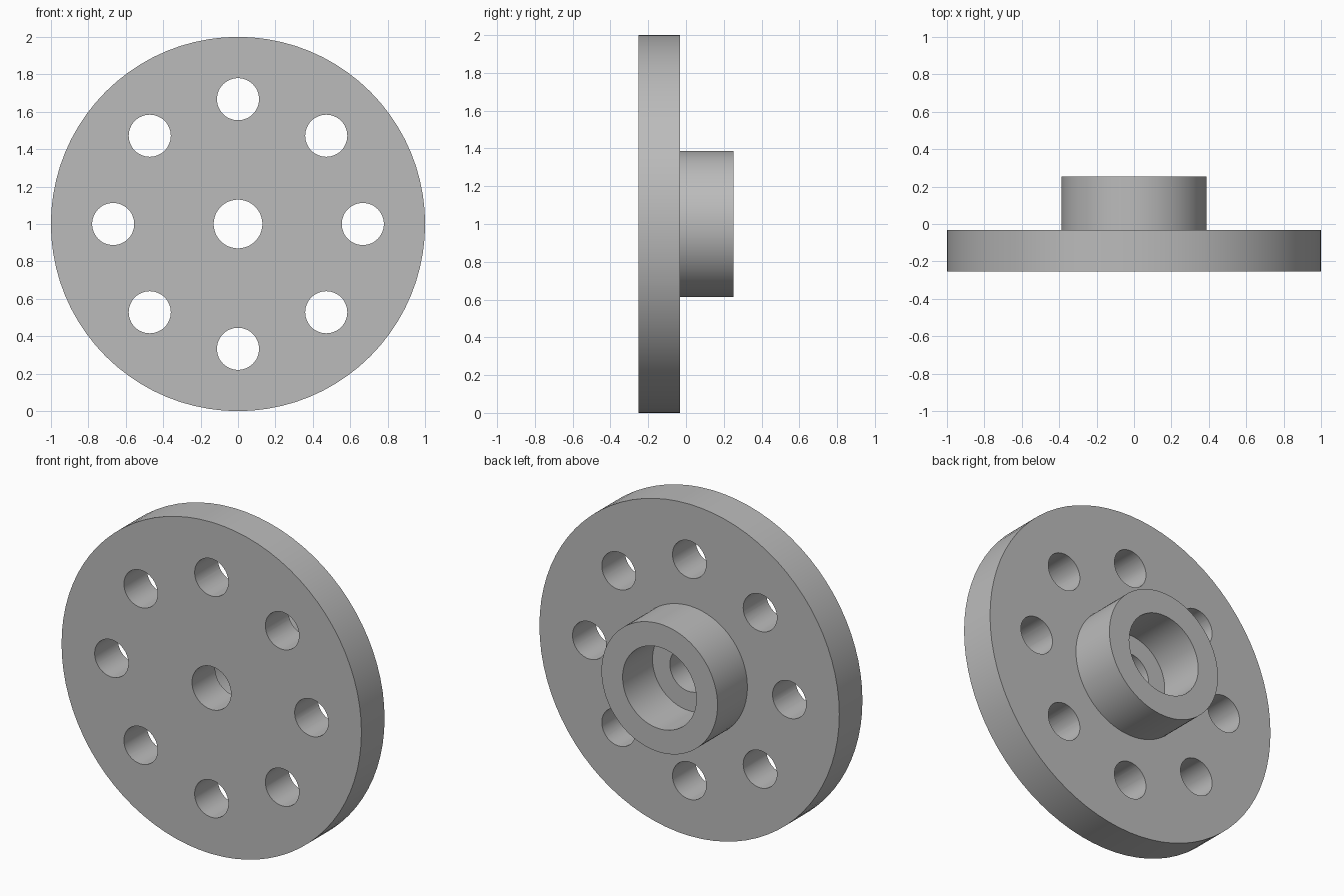
import bpy, bmesh, math
from mathutils import Matrix, Vector

cube = bpy.data.objects.get("Cube")
if cube:
    bpy.data.objects.remove(cube)

AXIS_Z = 1.0
FRONT, STEP, BACK = -0.2525, -0.032, 0.2525
DISC_R, HUB_R, BORE_R, SHAFT_R = 1.0, 0.387, 0.246, 0.13
BOLT_R, BOLT_CIRCLE, BOLT_COUNT = 0.1125, 0.667, 8

steel = bpy.data.materials.new("plain grey")
steel.use_nodes = True
grey = (0.5, 0.5, 0.5, 1)
steel.diffuse_color = grey
steel.node_tree.nodes["Principled BSDF"].inputs["Base Color"].default_value = grey


def add_object(name, bm):
    mesh = bpy.data.meshes.new(name)
    bmesh.ops.recalc_face_normals(bm, faces=bm.faces)
    bm.to_mesh(mesh)
    bm.free()
    mesh.materials.append(steel)
    obj = bpy.data.objects.new(name, mesh)
    bpy.context.collection.objects.link(obj)
    return obj


def lathe(name, profile, segments):
    """Revolve a closed (radius, y) profile around the y axis."""
    bm = bmesh.new()
    verts = [bm.verts.new((r, y, AXIS_Z)) for r, y in profile]
    edges = [bm.edges.new((a, b)) for a, b in zip(verts, verts[1:] + verts[:1])]
    bmesh.ops.spin(bm, geom=verts + edges, cent=(0, 0, AXIS_Z), axis=(0, 1, 0),
                   angle=math.tau, steps=segments, use_merge=True)
    bmesh.ops.remove_doubles(bm, verts=bm.verts, dist=1e-5)
    return add_object(name, bm)


# Disc, hub, counterbore and shaft hole in one revolved profile
flange = lathe("hub_flange", [
    (SHAFT_R, FRONT), (DISC_R, FRONT), (DISC_R, STEP), (HUB_R, STEP),
    (HUB_R, BACK), (BORE_R, BACK), (BORE_R, STEP), (SHAFT_R, STEP)], 80)

# Ring of bolt holes
bm = bmesh.new()
for i in range(BOLT_COUNT):
    a = math.tau * i / BOLT_COUNT
    spot = Vector((BOLT_CIRCLE * math.cos(a), (FRONT + STEP) / 2,
                   AXIS_Z + BOLT_CIRCLE * math.sin(a)))
    bmesh.ops.create_cone(bm, cap_ends=True, segments=48, radius1=BOLT_R,
                          radius2=BOLT_R, depth=0.4,
                          matrix=Matrix.Translation(spot) @ Matrix.Rotation(math.pi / 2, 4, "X"))
cutter = add_object("bolt_hole_cutter", bm)
cutter.hide_render = True

cut = flange.modifiers.new("bolt_holes", "BOOLEAN")
cut.operation = "DIFFERENCE"
cut.solver = "EXACT"
cut.object = cutter

bpy.ops.object.select_all(action="DESELECT")
flange.select_set(True)
bpy.context.view_layer.objects.active = flange
bpy.ops.object.modifier_apply(modifier=cut.name)
bpy.data.objects.remove(cutter)
bpy.ops.object.shade_smooth_by_angle(angle=math.radians(30))
